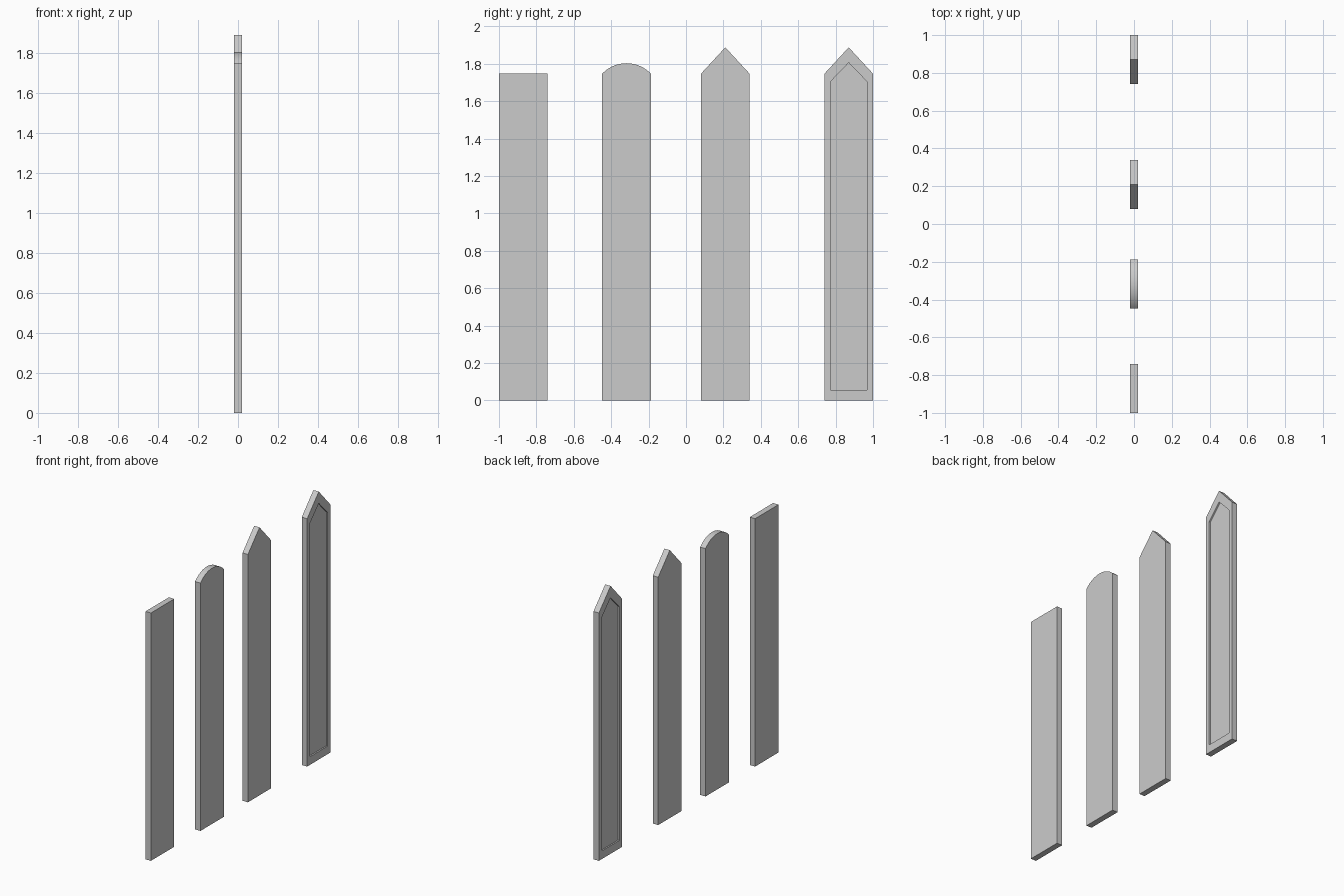
import bpy, bmesh, math

if "Cube" in bpy.data.objects:
    bpy.data.objects.remove(bpy.data.objects["Cube"])

HALF_T = 0.021   # half board thickness
HALF_W = 0.130   # half board width
SHOULDER = 1.747
PEAK = 1.888
RECESS = 0.010   # depth of the carved panel


def ring(bm, profile, x, yc):
    return [bm.verts.new((x, yc + y, z)) for y, z in profile]


def bridge(bm, a, b):
    n = len(a)
    for i in range(n):
        j = (i + 1) % n
        bm.faces.new((a[i], a[j], b[j], b[i]))


def board(name, yc, profile, panel=None):
    """Extrude a (y, z) outline along x, optionally with a recessed panel on both sides."""
    bm = bmesh.new()
    rims = []
    for s in (-1, 1):
        outer = ring(bm, profile, s * HALF_T, yc)
        rims.append(outer)
        cap = outer
        if panel:
            lip = ring(bm, panel, s * HALF_T, yc)
            cap = ring(bm, panel, s * (HALF_T - RECESS), yc)
            bridge(bm, outer, lip)
            bridge(bm, lip, cap)
        bm.faces.new(cap)
    bridge(bm, *rims)
    bmesh.ops.recalc_face_normals(bm, faces=bm.faces)
    mesh = bpy.data.meshes.new(name)
    bm.to_mesh(mesh)
    bm.free()
    obj = bpy.data.objects.new(name, mesh)
    bpy.context.collection.objects.link(obj)
    return obj


def pointed(w, bottom, shoulder, peak):
    return [(-w, bottom), (w, bottom), (w, shoulder), (0, peak), (-w, shoulder)]


# Outlines
base = [(-HALF_W, 0), (HALF_W, 0)]
flat = base + [(HALF_W, SHOULDER), (-HALF_W, SHOULDER)]
rise = 0.056
radius = (HALF_W ** 2 + rise ** 2) / (2 * rise)
sweep = math.asin(HALF_W / radius)
arc = [sweep * (1 - 2 * i / 24) for i in range(25)]
rounded = base + [(radius * math.sin(a), SHOULDER + rise - radius + radius * math.cos(a))
                  for a in arc]
gothic = pointed(HALF_W, 0, SHOULDER, PEAK)
inner = pointed(0.098, 0.057, 1.704, 1.806)

# Four fence boards
board("flat_board", -0.87, flat)
arched = board("rounded_board", -0.318, rounded)
board("pointed_board", 0.21, gothic)
board("panelled_board", 0.87, gothic, inner)

# Smooth the arched top
bpy.context.view_layer.objects.active = arched
arched.select_set(True)
bpy.ops.object.shade_smooth_by_angle(angle=math.radians(30))
